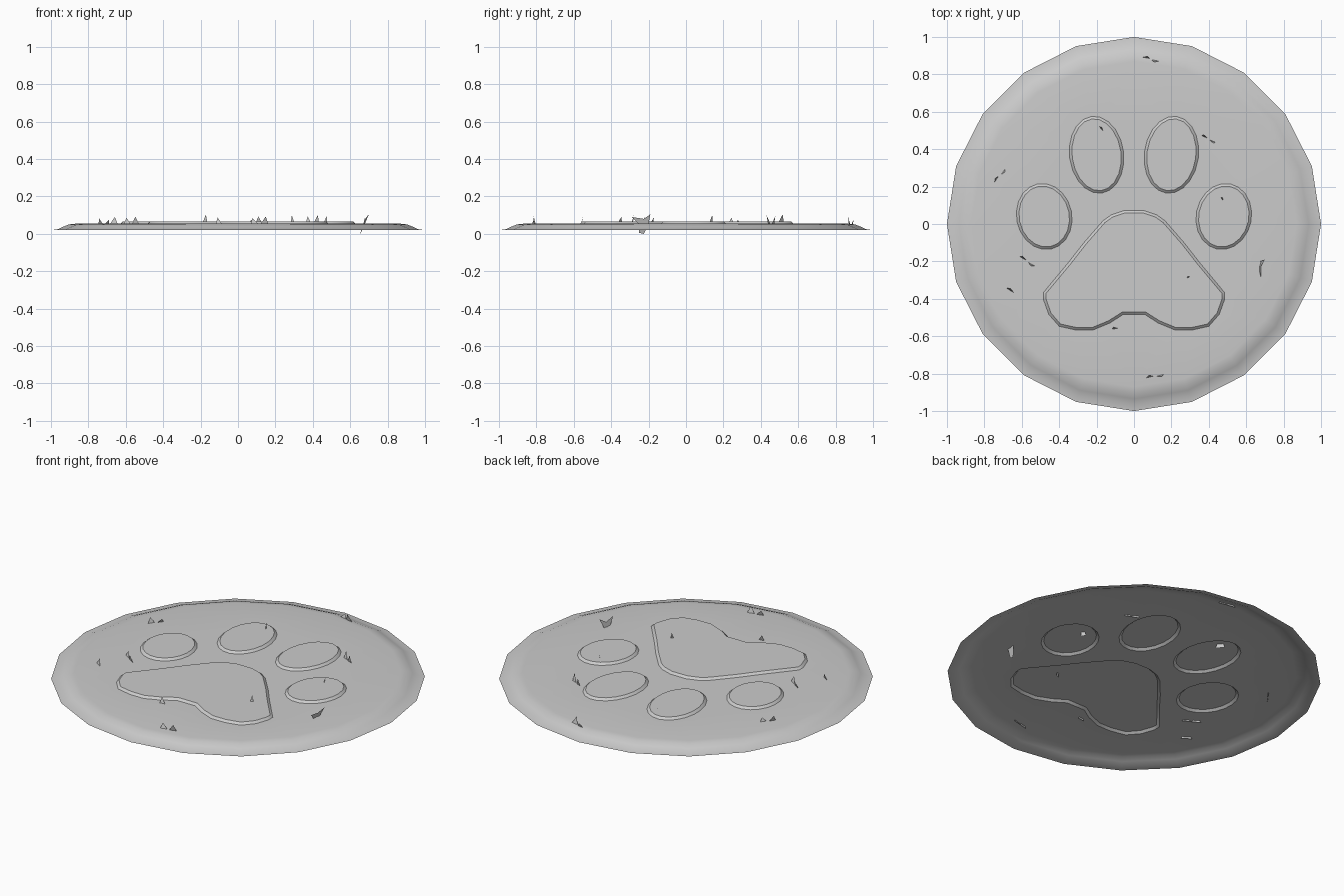
import bpy, bmesh, math
from mathutils import Vector

cube = bpy.data.objects.get("Cube")
if cube:
    bpy.data.objects.remove(cube, do_unlink=True)

grey = bpy.data.materials.new("plain grey")
grey.use_nodes = True
grey.diffuse_color = (0.6, 0.6, 0.6, 1)
grey.node_tree.nodes["Principled BSDF"].inputs["Base Color"].default_value = (0.6, 0.6, 0.6, 1)

TOP, PAD_TOP = 0.054, 0.066


def finish(bm, name, smooth=False):
    mesh = bpy.data.meshes.new(name)
    bm.to_mesh(mesh)
    bm.free()
    mesh.materials.append(grey)
    obj = bpy.data.objects.new(name, mesh)
    bpy.context.collection.objects.link(obj)
    if smooth:
        bpy.ops.object.select_all(action='DESELECT')
        obj.select_set(True)
        bpy.context.view_layer.objects.active = obj
        bpy.ops.object.shade_smooth_by_angle(angle=math.radians(40))
    return obj


def ellipse(cx, cy, rx, ry, tilt, n=20):
    c, s = math.cos(tilt), math.sin(tilt)
    pts = []
    for i in range(n):
        a = math.tau * i / n
        x, y = rx * math.cos(a), ry * math.sin(a)
        pts.append((cx + x * c - y * s, cy + x * s + y * c))
    return pts


def inset(pts, d):
    """Move a counter-clockwise outline inward by d."""
    out = []
    for i, p in enumerate(pts):
        t = Vector(pts[(i + 1) % len(pts)]) - Vector(pts[i - 1])
        t.normalize()
        out.append((p[0] - t.y * d, p[1] + t.x * d))
    return out


def loop(bm, pts, z):
    return [bm.verts.new((x, y, z)) for x, y in pts]


def bridge(bm, outer, inner):
    n = len(outer)
    for i in range(n):
        j = (i + 1) % n
        bm.faces.new((outer[i], outer[j], inner[j], inner[i]))


def ring_edges(bm, verts):
    found = []
    for i, v in enumerate(verts):
        w = verts[(i + 1) % len(verts)]
        found.append(bm.edges.get((v, w)) or bm.edges.new((v, w)))
    return found


# Outlines of the embossed paw: four toes and a mirrored main pad
outlines = []
for side in (-1, 1):
    outlines.append(ellipse(side * 0.20, 0.37, 0.145, 0.207, -side * 0.13))
    outlines.append(ellipse(side * 0.48, 0.04, 0.148, 0.178, -side * 0.2))
half = [(0.06, -0.485), (0.13, -0.53), (0.22, -0.567), (0.31, -0.567),
        (0.40, -0.547), (0.456, -0.483), (0.483, -0.407), (0.483, -0.365),
        (0.35, -0.205), (0.268, -0.10), (0.166, 0.017), (0.12, 0.05), (0.05, 0.073)]
outlines.append(half + [(-x, y) for x, y in reversed(half)])

# Open shell: rolled rim, flat top, pads pressed upward
bm = bmesh.new()
rings = [loop(bm, ellipse(0, 0, r, r, 0), z) for r, z in
         ((1, 0.02), (0.965, 0.024), (0.935, 0.038), (0.905, 0.050), (0.87, TOP))]
for outer, inner in zip(rings, rings[1:]):
    bridge(bm, outer, inner)
flat_edges = ring_edges(bm, rings[-1])
for pts in outlines:
    foot = loop(bm, pts, TOP)
    crown = loop(bm, inset(pts, 0.014), PAD_TOP)
    bridge(bm, foot, crown)
    bm.faces.new(crown)
    flat_edges += ring_edges(bm, foot)
bmesh.ops.triangle_fill(bm, edges=flat_edges, use_beauty=True, normal=(0, 0, 1))
bmesh.ops.recalc_face_normals(bm, faces=bm.faces)
if sum(f.normal.z * f.calc_area() for f in bm.faces) < 0:
    bmesh.ops.reverse_faces(bm, faces=bm.faces)
finish(bm, "paw_plate", True)


def shard(name, a, b, base, peaks, lean=0.012):
    """Thin upright splinter from a to b; peaks are (position, height)."""
    a, b = Vector(a), Vector(b)
    along = (b - a).normalized()
    side = Vector((-along.y, along.x)) * lean
    bm = bmesh.new()
    width = 1 / len(peaks)
    for i, (pos, height) in enumerate(peaks):
        p, q = a.lerp(b, i * width), a.lerp(b, (i + 1) * width)
        tip = a.lerp(b, pos) + side * (-1) ** i
        bm.faces.new([bm.verts.new((*p, base)), bm.verts.new((*q, base)),
                      bm.verts.new((*tip, height))])
    finish(bm, name)


# Splinters scattered over the plate
double = [(0.15, 0.085), (0.8, 0.092)]
shard("splinter_back", (0.04, 0.89), (0.14, 0.872), 0.043, [(0.3, 0.075), (0.7, 0.092)])
shard("splinter_inner_toe", (-0.195, 0.525), (-0.16, 0.485), 0.045, [(0.4, 0.103)])
shard("splinter_left_back", (0.36, 0.47), (0.435, 0.44), 0.045, [(0.1, 0.095), (0.95, 0.1)])
shard("splinter_right_back", (-0.69, 0.30), (-0.745, 0.22), 0.045, [(0.2, 0.075), (0.8, 0.085)])
shard("splinter_outer_toe", (0.455, 0.145), (0.475, 0.12), 0.045, [(0.5, 0.1)])
shard("splinter_pad", (0.28, -0.295), (0.305, -0.285), 0.045, [(0.5, 0.1)])
shard("splinter_right_front", (-0.615, -0.175), (-0.525, -0.225), 0.045, double)
shard("splinter_right_edge", (-0.69, -0.34), (-0.64, -0.372), 0.045, [(0.5, 0.09)])
shard("splinter_pad_front", (-0.12, -0.565), (-0.08, -0.56), 0.045, [(0.3, 0.088)])
shard("splinter_front", (0.065, -0.826), (0.165, -0.80), 0.045, double)

# Long splinter that passes through the plate
bm = bmesh.new()
bm.faces.new([bm.verts.new(p) for p in (
    (0.655, -0.25, 0.005), (0.655, -0.225, 0), (0.675, -0.2, 0.055),
    (0.70, -0.19, 0.105), (0.68, -0.225, 0.08), (0.68, -0.29, 0.09), (0.67, -0.25, 0.05))])
finish(bm, "splinter_left_edge")
